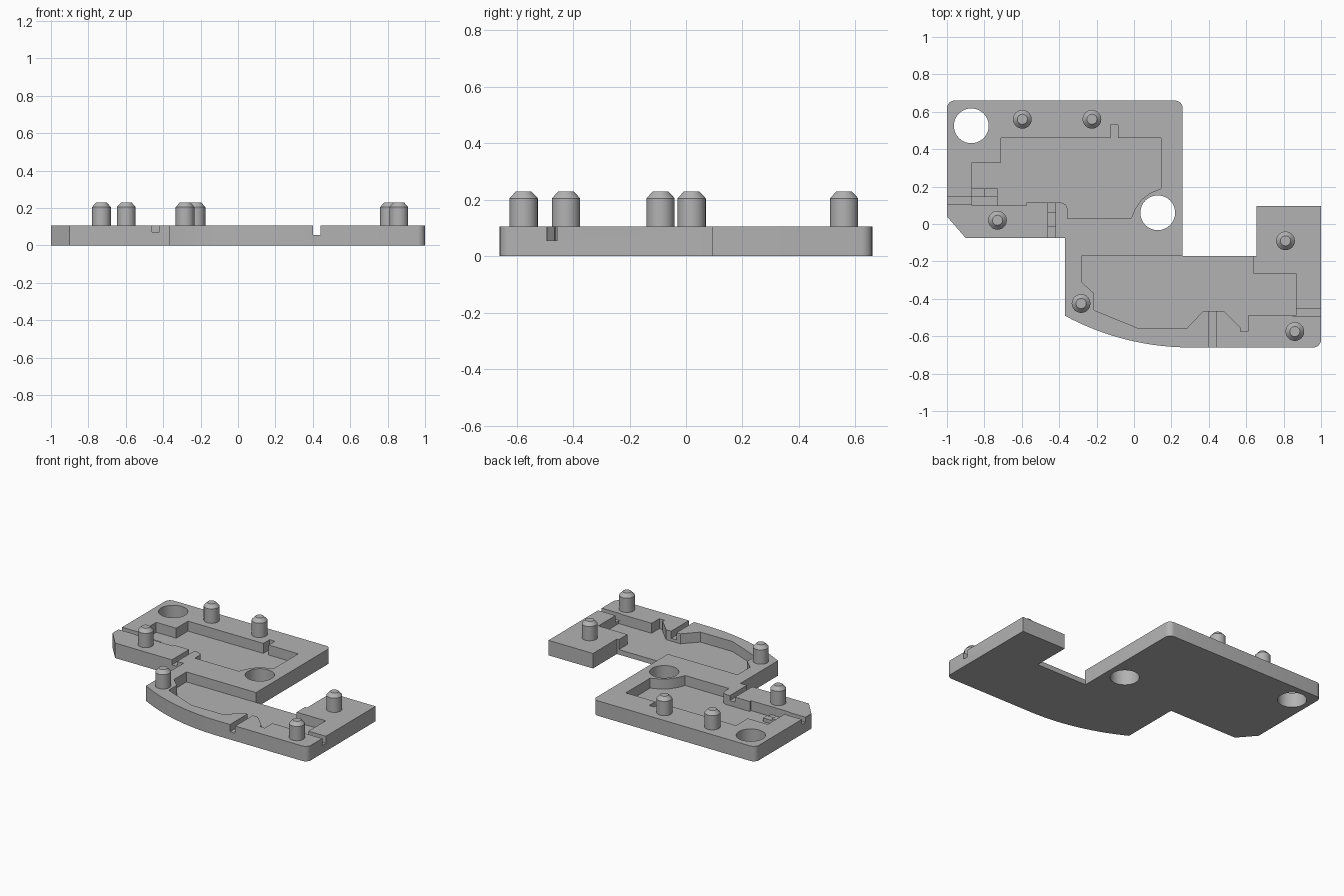
import bpy, bmesh, math

if "Cube" in bpy.data.objects:
    bpy.data.objects.remove(bpy.data.objects["Cube"])

TOP, FLOOR = 0.105, 0.035

grey = bpy.data.materials.new("plastic_grey")
grey.diffuse_color = (0.45, 0.45, 0.45, 1)
grey.use_nodes = True
grey.node_tree.nodes["Principled BSDF"].inputs["Base Color"].default_value = grey.diffuse_color


def arc(cx, cy, r, a0, a1, n=6):
    return [(cx + r * math.cos(math.radians(a0 + (a1 - a0) * i / n)),
             cy + r * math.sin(math.radians(a0 + (a1 - a0) * i / n))) for i in range(n + 1)]


def prism(name, pts, z0, z1):
    """Extrude a closed outline between two heights."""
    bm = bmesh.new()
    face = bm.faces.new([bm.verts.new((x, y, z0)) for x, y in pts])
    ext = bmesh.ops.extrude_face_region(bm, geom=[face])
    verts = [v for v in ext["geom"] if isinstance(v, bmesh.types.BMVert)]
    bmesh.ops.translate(bm, verts=verts, vec=(0, 0, z1 - z0))
    bmesh.ops.recalc_face_normals(bm, faces=bm.faces)
    mesh = bpy.data.meshes.new(name)
    bm.to_mesh(mesh)
    bm.free()
    ob = bpy.data.objects.new(name, mesh)
    bpy.context.collection.objects.link(ob)
    mesh.materials.append(grey)
    return ob


def box(name, x0, x1, y0, y1, z0, z1):
    return prism(name, [(x0, y0), (x1, y0), (x1, y1), (x0, y1)], z0, z1)


def activate(ob):
    bpy.ops.object.select_all(action='DESELECT')
    ob.select_set(True)
    bpy.context.view_layer.objects.active = ob


def cut(ob, cutter):
    cutter.hide_render = True
    activate(ob)
    mod = ob.modifiers.new("cut", 'BOOLEAN')
    mod.operation, mod.solver, mod.object = 'DIFFERENCE', 'EXACT', cutter
    bpy.ops.object.modifier_apply(modifier=mod.name)
    bpy.data.objects.remove(cutter)


# Base plate with a sweeping front edge and rounded corners
R = 1.405
sweep = math.degrees(math.asin(0.67 / R))
outline = ([(-0.90, -0.075), (-0.37, -0.075)]
           + arc(0.30, -0.66 + R, R, 270 - sweep, 270, 14)
           + arc(0.96, -0.62, 0.04, 270, 360)
           + [(1, 0.095), (0.655, 0.095), (0.655, -0.17), (0.26, -0.17)]
           + arc(0.22, 0.62, 0.04, 0, 90) + arc(-0.96, 0.62, 0.04, 90, 180)
           + [(-1, 0.04)])
plate = prism("base_plate", outline, 0, TOP)

# Rear pocket
rear = [(-0.865, 0.10), (-0.575, 0.10), (-0.575, 0.115), (-0.39, 0.115), (-0.365, 0.105),
        (-0.355, 0.08), (-0.355, 0.03), (-0.015, 0.03), (0.005, 0.08), (0.04, 0.13),
        (0.085, 0.165), (0.145, 0.19), (0.145, 0.46), (-0.085, 0.46), (-0.085, 0.53),
        (-0.125, 0.53), (-0.125, 0.46), (-0.71, 0.46), (-0.71, 0.33), (-0.865, 0.33)]
cut(plate, prism("rear_pocket", rear, FLOOR, 0.2))

# Front pocket, open towards the rear notch
front = [(-0.28, -0.171), (-0.28, -0.31), (-0.215, -0.37), (-0.215, -0.46), (0.03, -0.56),
         (0.28, -0.56), (0.37, -0.465), (0.48, -0.465), (0.57, -0.555), (0.57, -0.575),
         (0.61, -0.575), (0.61, -0.49), (0.865, -0.49), (0.865, -0.265), (0.64, -0.265),
         (0.64, -0.1), (0.261, -0.1), (0.261, -0.171)]
cut(plate, prism("front_pocket", front, FLOOR, 0.2))

# Wire slots through the pocket walls
for x0, x1, y0, y1, z in [(0.40, 0.44, -0.8, -0.45, 0.055),
                          (0.85, 1.1, -0.495, -0.455, 0.055),
                          (-1.1, -0.85, 0.105, 0.145, 0.07),
                          (-0.46, -0.42, -0.2, 0.13, 0.07),
                          (-0.46, -0.42, -0.01, 0.06, 0.05)]:
    cut(plate, box("slot", x0, x1, y0, y1, z, 0.2))

# Through holes
for x, y in [(-0.87, 0.525), (0.127, 0.06)]:
    cut(plate, prism("hole", arc(x, y, 0.093, 0, 352.5, 47), -0.1, 0.2))

activate(plate)
bpy.ops.object.shade_smooth_by_angle(angle=math.radians(30))

# Stepped catch beside the left slot
box("catch_step", -0.866, -0.73, 0.099, 0.145, FLOOR - 0.01, 0.05)
box("catch_low", -0.80, -0.73, 0.145, 0.19, FLOOR - 0.01, 0.06)
box("catch_high", -0.866, -0.80, 0.145, 0.19, FLOOR - 0.01, 0.075)

# Locating pins with chamfered tips
pin_profile = [(0.05, TOP - 0.01), (0.05, 0.205), (0.027, 0.23)]
N = 32
for i, (x, y) in enumerate([(-0.597, 0.56), (-0.225, 0.56), (-0.73, 0.02),
                            (0.81, -0.09), (-0.283, -0.425), (0.86, -0.575)]):
    bm = bmesh.new()
    rings = [[bm.verts.new((x + r * math.cos(k * math.tau / N), y + r * math.sin(k * math.tau / N), z))
              for k in range(N)] for r, z in pin_profile]
    for a, b in zip(rings, rings[1:]):
        for k in range(N):
            bm.faces.new((a[k], a[(k + 1) % N], b[(k + 1) % N], b[k]))
    bm.faces.new(rings[-1])
    bm.faces.new(rings[0][::-1])
    mesh = bpy.data.meshes.new("pin")
    bm.to_mesh(mesh)
    bm.free()
    mesh.materials.append(grey)
    pin = bpy.data.objects.new(f"pin_{i + 1}", mesh)
    bpy.context.collection.objects.link(pin)
    activate(pin)
    bpy.ops.object.shade_smooth_by_angle(angle=math.radians(30))
